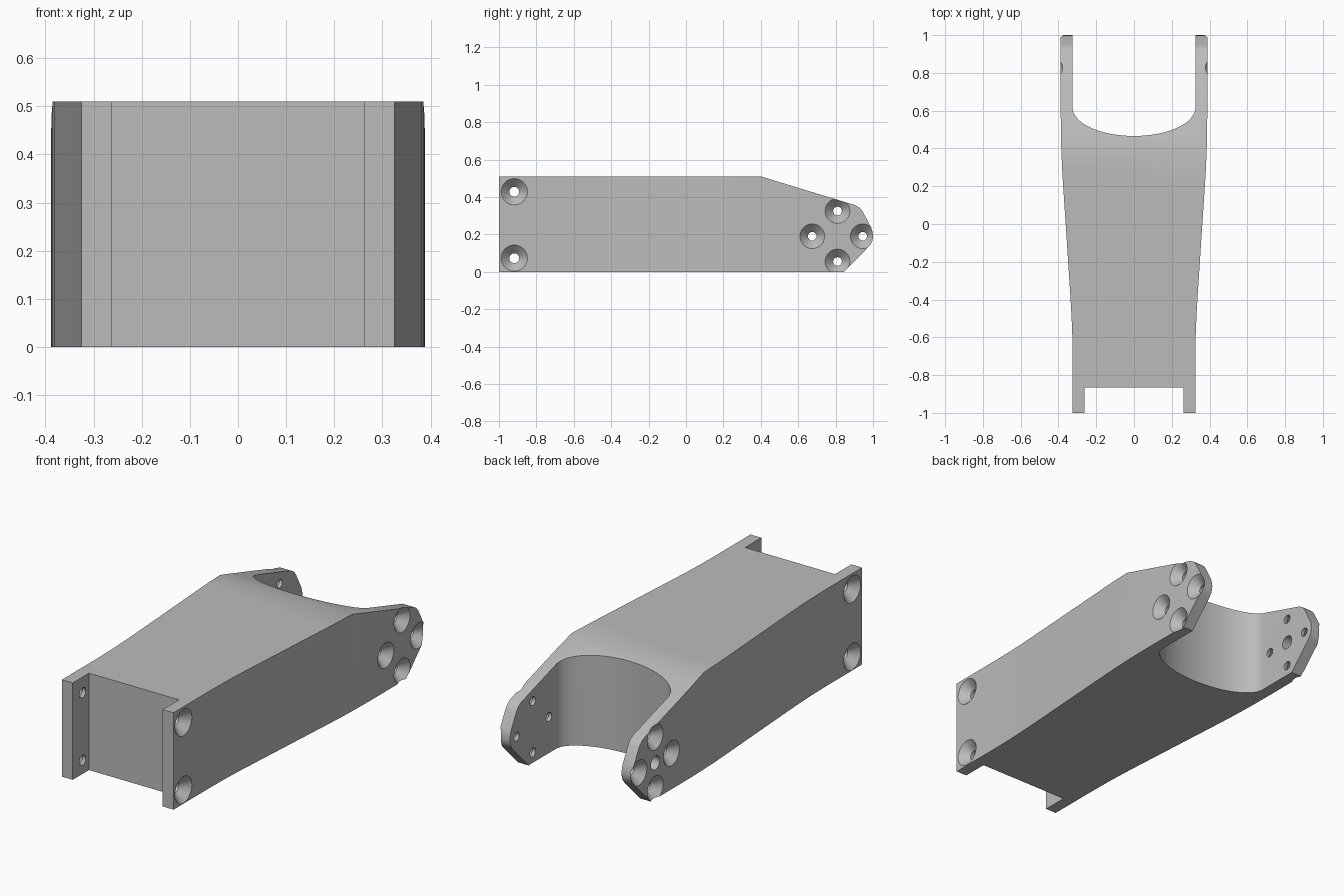
import bpy, bmesh
from math import sin, cos, pi
from mathutils import Vector

if "Cube" in bpy.data.objects:
    bpy.data.objects.remove(bpy.data.objects["Cube"], do_unlink=True)

grey = bpy.data.materials.new("plain grey")
grey.use_nodes = True
colour = (0.5, 0.5, 0.5, 1)
grey.diffuse_color = colour
grey.node_tree.nodes["Principled BSDF"].inputs["Base Color"].default_value = colour


def make_object(name, bm):
    bmesh.ops.recalc_face_normals(bm, faces=bm.faces[:])
    mesh = bpy.data.meshes.new(name)
    bm.to_mesh(mesh)
    bm.free()
    mesh.materials.append(grey)
    obj = bpy.data.objects.new(name, mesh)
    bpy.context.collection.objects.link(obj)
    return obj


def prism(name, points, offset):
    """Extrude a closed outline along the offset vector."""
    bm = bmesh.new()
    face = bm.faces.new([bm.verts.new(p) for p in points])
    moved = bmesh.ops.extrude_face_region(bm, geom=[face])["geom"]
    verts = [v for v in moved if isinstance(v, bmesh.types.BMVert)]
    bmesh.ops.translate(bm, verts=verts, vec=Vector(offset))
    return make_object(name, bm)


def add_hole(bm, side, y, z, rings):
    """Stack of (x, radius) rings that forms a drill shape along x."""
    n = 40
    loops = [[bm.verts.new((side * x, y + r * cos(2 * pi * i / n), z + r * sin(2 * pi * i / n)))
              for i in range(n)] for x, r in rings]
    for a, b in zip(loops, loops[1:]):
        for i in range(n):
            j = (i + 1) % n
            bm.faces.new((a[i], a[j], b[j], b[i]))
    bm.faces.new(loops[0])
    bm.faces.new(loops[-1])


def countersink(bm, side, y, z, surface, radius, bore):
    add_hole(bm, side, y, z, [(surface + 0.08, radius), (surface, radius),
                              (surface - 0.045, bore), (surface - 0.13, bore)])


def boolean(target, cutter, operation):
    cutter.hide_render = True
    mod = target.modifiers.new(operation, 'BOOLEAN')
    mod.operation = operation
    mod.solver = 'EXACT'
    mod.object = cutter
    bpy.ops.object.select_all(action='DESELECT')
    bpy.context.view_layer.objects.active = target
    target.select_set(True)
    bpy.ops.object.modifier_apply(modifier=mod.name)
    bpy.data.objects.remove(cutter, do_unlink=True)


# Plan outline: front notch, gently flared sides, curved fork at the back
flare = [(0.325, -0.7), (0.327, -0.58), (0.331, -0.48), (0.337, -0.38), (0.35, -0.18),
         (0.363, 0.02), (0.375, 0.2), (0.381, 0.3), (0.385, 0.4), (0.3875, 0.5), (0.388, 0.6)]
half = [(0.262, -0.865), (0.262, -1), (0.325, -1)] + flare + [(0.388, 1), (0.325, 1)]
steps = 24
half += [(0.325 * cos(pi / 2 * i / steps), 0.617 - 0.151 * sin(pi / 2 * i / steps))
         for i in range(steps)]
plan = half + [(0, 0.466)] + [(-x, y) for x, y in reversed(half)]
body = prism("fork_bracket", [(x, y, -0.1) for x, y in plan], (0, 0, 0.8))

# Side outline: sloped top and rounded tip
side = [(-1, 0), (0.845, 0), (0.975, 0.132), (0.988, 0.148), (0.997, 0.167), (1, 0.188),
        (0.998, 0.21), (0.99, 0.237), (0.947, 0.318), (0.937, 0.333), (0.924, 0.345),
        (0.905, 0.356), (0.4, 0.51), (-1, 0.51)]
boolean(body, prism("side_cutter", [(-0.6, y, z) for y, z in side], (1.2, 0, 0)), 'INTERSECT')

# Countersunk screw holes on both walls, plus a pivot hole in the right fork arm only
bm = bmesh.new()
for s in (-1, 1):
    for z in (0.073, 0.428):
        countersink(bm, s, -0.918, z, 0.325, 0.07, 0.026)
    for dy, dz in ((0, 0.135), (0, -0.135), (0.135, 0), (-0.135, 0)):
        countersink(bm, s, 0.81, 0.19 + dz, 0.388, 0.066, 0.023) if dy == 0 else \
            countersink(bm, s, 0.81 + dy, 0.19, 0.388, 0.066, 0.023)
add_hole(bm, -1, 0.81, 0.19, [(0.5, 0.036), (0.25, 0.036)])
boolean(body, make_object("hole_cutter", bm), 'DIFFERENCE')

bpy.ops.object.shade_smooth_by_angle(angle=pi / 7)
